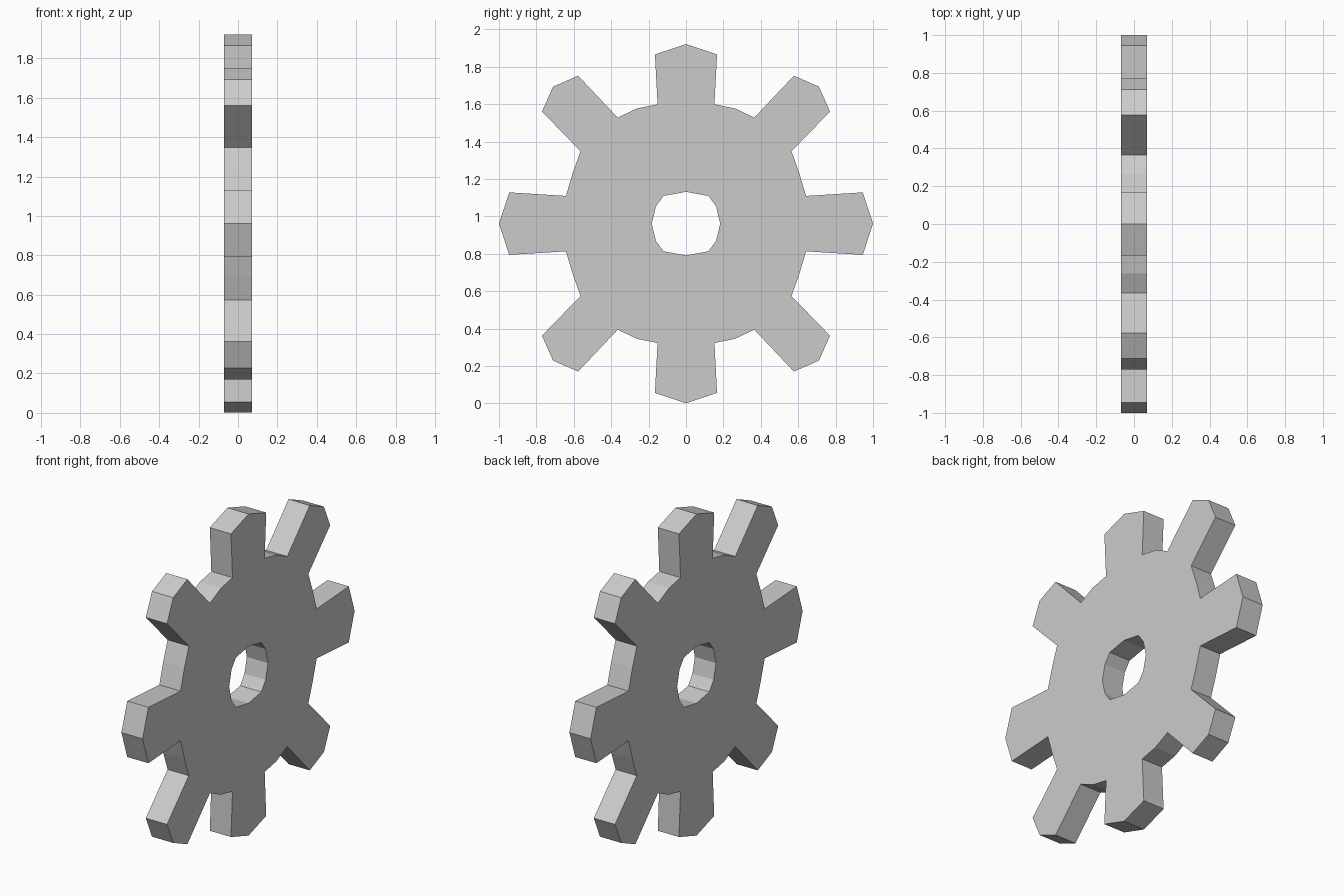
import bpy
import bmesh
from math import radians

if "Cube" in bpy.data.objects:
    bpy.data.objects.remove(bpy.data.objects["Cube"])

CENTRE_Z = 0.961
HALF_THICKNESS = 0.07

# Quarter outlines (y, z from the centre), running from the top to the right
TEETH = [(0, 0.96), (0.166, 0.905), (0.152, 0.638), (0.262, 0.616), (0.365, 0.567),
         (0.577, 0.791), (0.711, 0.732), (0.77, 0.599), (0.564, 0.387), (0.605, 0.272),
         (0.642, 0.148), (0.945, 0.167), (1.0, 0)]
BORE = [(0, 0.17), (0.12, 0.148), (0.161, 0.092), (0.183, 0)]


def full_outline(quarter):
    """Mirror a quarter outline into a closed loop."""
    right = quarter + [(y, -z) for y, z in reversed(quarter[:-1])]
    return right + [(-y, z) for y, z in reversed(right[1:-1])]


def add_loop(curve, points):
    spline = curve.splines.new('POLY')
    spline.points.add(len(points) - 1)
    for p, (a, b) in zip(spline.points, points):
        p.co = (a, b, 0, 1)
    spline.use_cyclic_u = True


# Flat profile with a centre hole, extruded both ways
curve = bpy.data.curves.new("gear_profile", 'CURVE')
curve.dimensions = '2D'
curve.fill_mode = 'BOTH'
curve.extrude = HALF_THICKNESS
add_loop(curve, full_outline(TEETH))
add_loop(curve, full_outline(BORE))

# Stand the gear upright, facing along x
gear = bpy.data.objects.new("gear", curve)
bpy.context.collection.objects.link(gear)
gear.rotation_euler = (radians(90), 0, radians(90))
gear.location.z = CENTRE_Z
bpy.context.view_layer.objects.active = gear
gear.select_set(True)
bpy.ops.object.convert(target='MESH')
gear = bpy.context.object
gear.name = "gear"

# Weld the caps to the rim, keep flat faces
bm = bmesh.new()
bm.from_mesh(gear.data)
bmesh.ops.remove_doubles(bm, verts=bm.verts, dist=0.0005)
bmesh.ops.recalc_face_normals(bm, faces=bm.faces)
for f in bm.faces:
    f.smooth = False
bm.to_mesh(gear.data)
bm.free()
